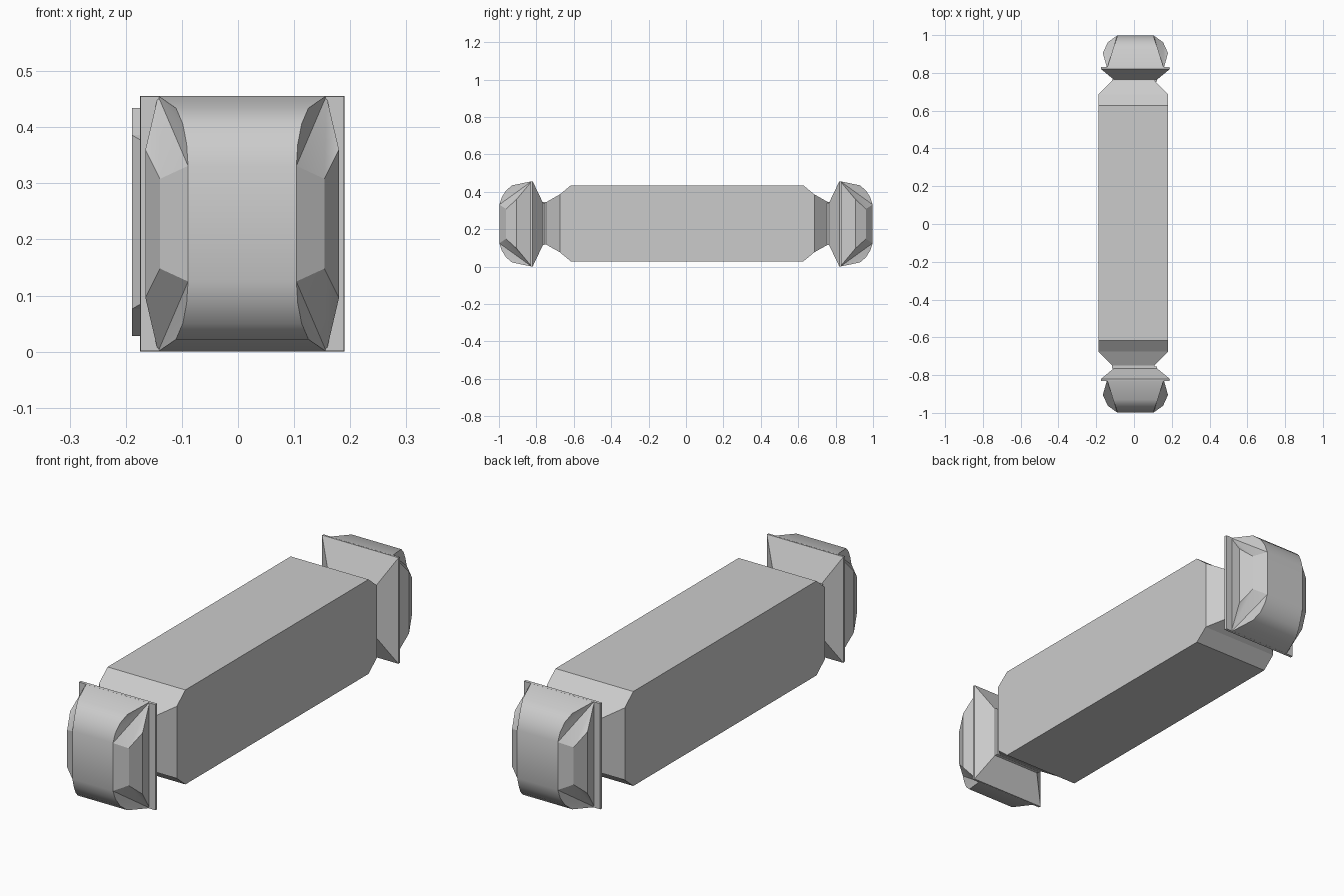
import bpy, bmesh

if "Cube" in bpy.data.objects:
    bpy.data.objects.remove(bpy.data.objects["Cube"])

XC, ZC = 0.0075, 0.228


def finish(name, bm, angle=None):
    bmesh.ops.recalc_face_normals(bm, faces=bm.faces)
    me = bpy.data.meshes.new(name)
    bm.to_mesh(me)
    bm.free()
    ob = bpy.data.objects.new(name, me)
    bpy.context.collection.objects.link(ob)
    if angle:
        bpy.ops.object.select_all(action='DESELECT')
        ob.select_set(True)
        bpy.context.view_layer.objects.active = ob
        bpy.ops.object.shade_smooth_by_angle(angle=angle)
    return ob


def loft(name, rings, xc, zc):
    """Rectangular sections along y: (y, half width, half height)."""
    bm = bmesh.new()
    loops = [[bm.verts.new((xc + sx * w, y, zc + sz * h))
              for sx, sz in ((-1, -1), (1, -1), (1, 1), (-1, 1))]
             for y, w, h in rings]
    for a, b in zip(loops, loops[1:]):
        for i in range(4):
            j = (i + 1) % 4
            bm.faces.new((a[i], a[j], b[j], b[i]))
    bm.faces.new(loops[0])
    bm.faces.new(loops[-1])
    return finish(name, bm)


def end_cap(name, s):
    # crown profile (half width, y, half height) from flange to outer face
    crown = [(0.15, 0.825, 0.228), (0.118, 0.93, 0.206), (0.106, 0.963, 0.178),
             (0.099, 0.985, 0.142), (0.0965, 0.998, 0.103)]
    outer = (0.1725, 0.905, 0.132)   # bulge of the side panel
    inner = (0.1465, 0.962, 0.08)    # rim between side and outer face
    bm = bmesh.new()
    q = {}
    for sx in (-1, 1):
        for sz in (-1, 1):
            q[sx, sz] = [bm.verts.new((XC + sx * x, s * y, ZC + sz * z))
                         for x, y, z in crown + [outer, inner]]
    for sx in (-1, 1):
        for sz in (-1, 1):
            v = q[sx, sz]
            bm.faces.new((v[0], v[5], v[6]))
            bm.faces.new((v[0], v[6], v[4]))
            for i in range(1, 4):
                bm.faces.new((v[0], v[i], v[i + 1]))
        t, b = q[sx, 1], q[sx, -1]
        for i, j in ((0, 5), (5, 6), (6, 4)):
            bm.faces.new((t[i], t[j], b[j], b[i]))
    for sz in (-1, 1):
        l, r = q[-1, sz], q[1, sz]
        for i in range(4):
            bm.faces.new((l[i], r[i], r[i + 1], l[i + 1]))
    for i in (0, 4):
        bm.faces.new([q[k][i] for k in ((-1, -1), (1, -1), (1, 1), (-1, 1))])
    finish(name, bm, 0.5)


# long central bar with two-stage tapered ends
half = [(0.622, 0.185, 0.203), (0.68, 0.185, 0.155), (0.754, 0.112, 0.113), (0.766, 0.112, 0.113)]
rings = [(-y, w, h) for y, w, h in reversed(half)] + half
loft("bar_body", [(y + 0.006 if abs(y) < 0.76 else y, w, h) for y, w, h in rings], -0.004, 0.231)

# flared flange and rounded cap at each end
for label, s in (("front", -1), ("back", 1)):
    loft(label + "_flange", [(s * 0.755, 0.113, 0.111), (s * 0.765, 0.115, 0.113),
                             (s * 0.82, 0.182, 0.228), (s * 0.831, 0.181, 0.227)], XC, ZC)
    end_cap(label + "_cap", s)
